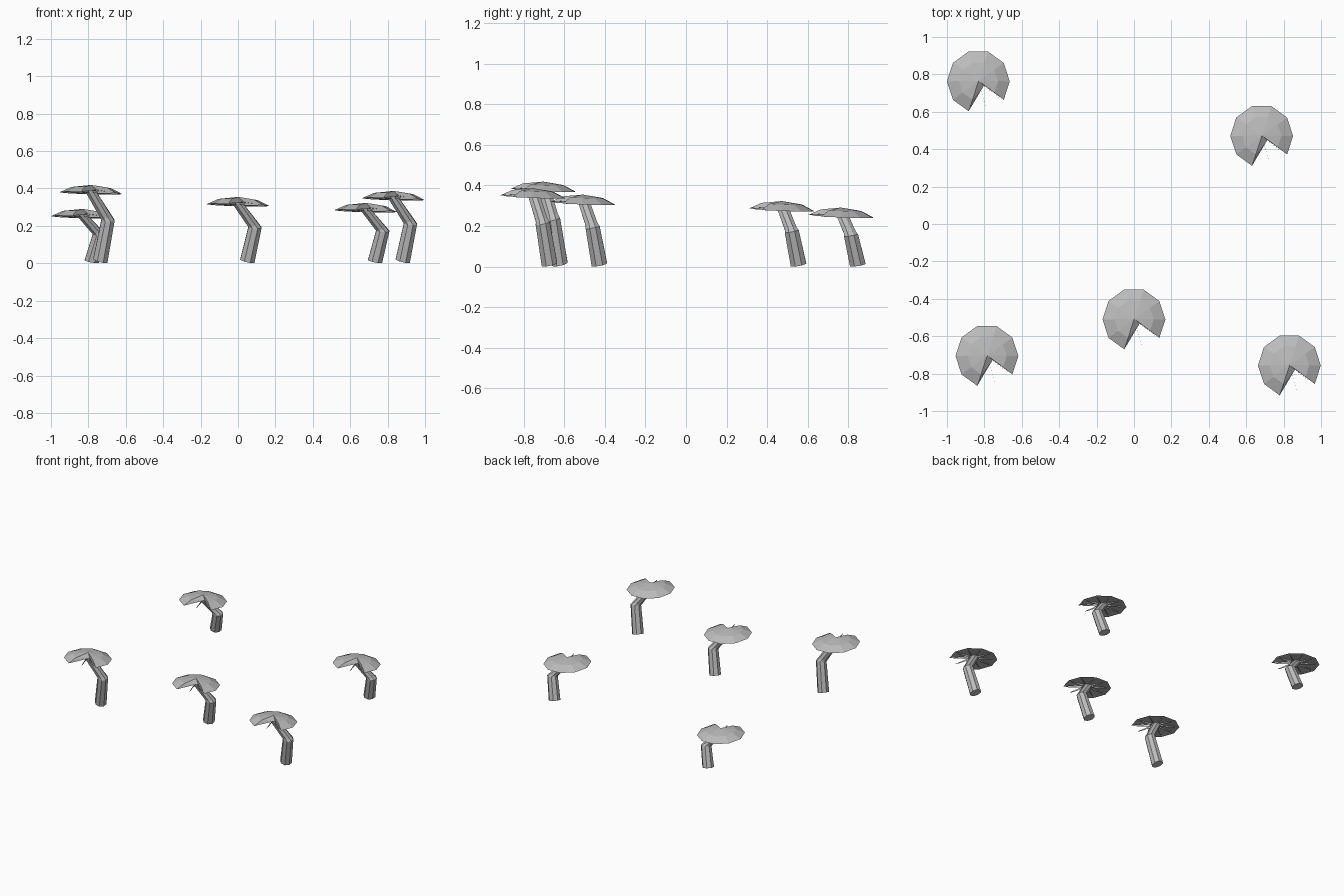
import bpy, bmesh
from math import radians, cos, sin
from mathutils import Vector, Matrix

cube = bpy.data.objects.get("Cube")
if cube:
    bpy.data.objects.remove(cube, do_unlink=True)

grey = bpy.data.materials.new("plain_grey")
grey.use_nodes = True
grey.diffuse_color = (0.5, 0.5, 0.5, 1)
grey.node_tree.nodes["Principled BSDF"].inputs["Base Color"].default_value = (0.5, 0.5, 0.5, 1)

STEM_HEIGHT = 0.32
CAP_RADIUS = 0.168
CAP_TILT = Matrix.Rotation(0.03, 3, 'Y') @ Matrix.Rotation(-0.04, 3, 'X')


def finish(name, bm, location, fix_normals=True):
    if fix_normals:
        bmesh.ops.recalc_face_normals(bm, faces=bm.faces)
    mesh = bpy.data.meshes.new(name)
    bm.to_mesh(mesh)
    bm.free()
    mesh.materials.append(grey)
    obj = bpy.data.objects.new(name, mesh)
    obj.location = location
    bpy.context.collection.objects.link(obj)
    return obj


def polar(radius, degrees, z):
    a = radians(degrees)
    return Vector((radius * cos(a), radius * sin(a), z))


def make_stem(name, location, stretch):
    """Bent tube: leaning foot, a collar at the knee, thinner upper part."""
    foot, knee = Vector((0.05, 0.083, 0.012)), Vector((0.091, 0.05, 0.193))
    top = Vector((-0.005, 0.005, 0.325))
    low_dir, up_dir = (knee - foot).normalized(), (top - knee).normalized()
    bend = (low_dir + up_dir).normalized()
    sections = [(foot, low_dir, 0.042), (knee, (low_dir * 2 + bend).normalized(), 0.038),
                (knee + up_dir * 0.018, bend, 0.032), (top, Vector((0, 0, 1)), 0.032)]
    bm = bmesh.new()
    rings = []
    for centre, axis, radius in sections:
        turn = Vector((0, 0, 1)).rotation_difference(axis)
        ring = []
        for i in range(8):
            p = centre + turn @ polar(radius, i * 45 + 22.5, 0)
            p.z *= stretch
            ring.append(bm.verts.new(p))
        rings.append(ring)
    for a, b in zip(rings, rings[1:]):
        for i in range(8):
            j = (i + 1) % 8
            bm.faces.new((a[i], a[j], b[j], b[i]))
    bm.faces.new(rings[0][::-1])
    bm.faces.new(rings[-1])
    finish(name, bm, location)


def make_cap(name, location):
    """Ten-sided shallow cap with a wedge cut out at the front."""
    bm = bmesh.new()
    angles = [-36 + 36 * i for i in range(9)]
    apex = bm.verts.new(CAP_TILT @ Vector((0, 0, 0.035)))
    hollow = bm.verts.new(CAP_TILT @ Vector((0.03, -0.022, 0.008)))
    mid, rim = [[bm.verts.new(CAP_TILT @ polar(r, a, z)) for a in angles]
                for r, z in ((0.105, 0.021), (CAP_RADIUS, -0.009))]
    for i in range(8):
        bm.faces.new((apex, mid[i], mid[i + 1]))
        bm.faces.new((mid[i], rim[i], rim[i + 1], mid[i + 1]))
        bm.faces.new((hollow, rim[i + 1], rim[i]))
    # walls of the wedge
    for i in (0, -1):
        bm.faces.new((apex, mid[i], hollow))
        bm.faces.new((mid[i], rim[i], hollow))
    finish(name, bm, location)


def make_gills(name, location):
    """Thin upright blades radiating under the cap."""
    bm = bmesh.new()
    for i in range(10):
        a = -74 + 36 * i
        corners = [(0.03, 0.008), (0.15, -0.006), (0.13, -0.011), (0.04, -0.01)]
        bm.faces.new([bm.verts.new(CAP_TILT @ polar(r, a, z)) for r, z in corners])
    finish(name, bm, location, False)


# cap centre x, y and height factor of each mushroom
spots = {
    "back_right": (-0.832, 0.763, 0.8),
    "back_left": (0.683, 0.471, 0.9),
    "middle": (0.0, -0.51, 1.0),
    "front_right": (-0.786, -0.705, 1.2),
    "front_left": (0.831, -0.756, 1.1),
}
for place, (x, y, stretch) in spots.items():
    cap_location = (x, y, STEM_HEIGHT * stretch)
    make_stem(place + "_stem", (x, y, 0), stretch)
    make_cap(place + "_cap", cap_location)
    make_gills(place + "_gills", cap_location)
